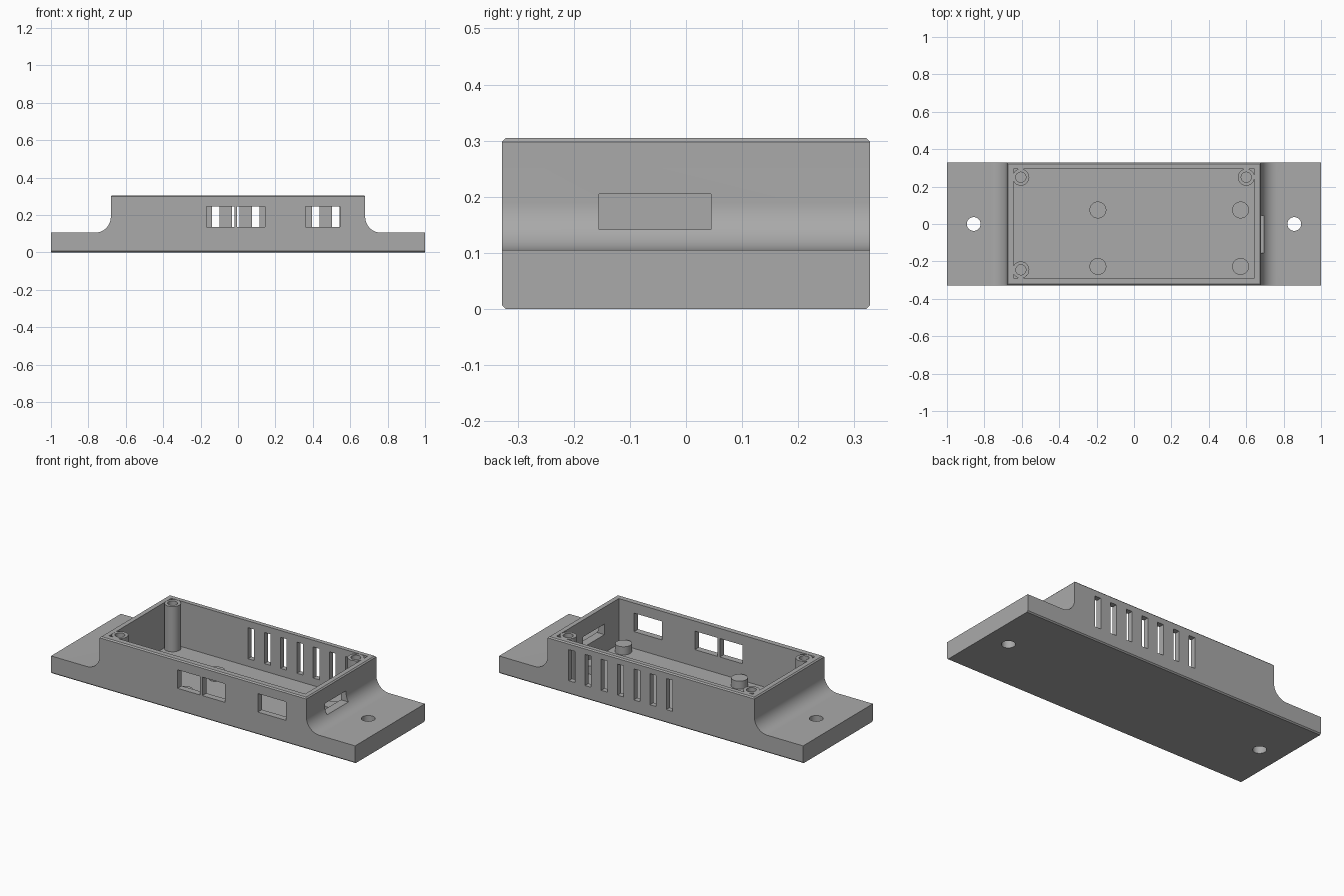
import bpy, bmesh, math
from mathutils import Matrix, Vector

if "Cube" in bpy.data.objects:
    bpy.data.objects.remove(bpy.data.objects["Cube"])

grey = bpy.data.materials.new("plain grey")
grey.use_nodes = True
colour = (0.4, 0.4, 0.4, 1)
grey.diffuse_color = colour
grey.node_tree.nodes["Principled BSDF"].inputs["Base Color"].default_value = colour

HALF_Y, TOP, FLANGE, BOX_X, FILLET, FLOOR = 0.328, 0.305, 0.105, 0.68, 0.085, 0.035


def finish(bm, name):
    bmesh.ops.recalc_face_normals(bm, faces=bm.faces)
    mesh = bpy.data.meshes.new(name)
    bm.to_mesh(mesh)
    bm.free()
    mesh.materials.append(grey)
    obj = bpy.data.objects.new(name, mesh)
    bpy.context.collection.objects.link(obj)
    return obj


def add_box(bm, x, y, z):
    size = Vector((x[1] - x[0], y[1] - y[0], z[1] - z[0]))
    mid = Vector((sum(x), sum(y), sum(z))) / 2
    bmesh.ops.create_cube(bm, size=1, matrix=Matrix.Translation(mid) @ Matrix.Diagonal(size).to_4x4())


def add_cylinder(bm, x, y, radius, z0, z1):
    bmesh.ops.create_cone(bm, cap_ends=True, segments=40, radius1=radius, radius2=radius,
                          depth=z1 - z0, matrix=Matrix.Translation((x, y, (z0 + z1) / 2)))


def combine(target, helper, operation):
    mod = target.modifiers.new(operation, 'BOOLEAN')
    mod.operation, mod.solver, mod.object = operation, 'EXACT', helper
    bpy.context.view_layer.objects.active = target
    bpy.ops.object.modifier_apply(modifier=mod.name)
    bpy.data.objects.remove(helper)


# Body: side profile with flanges and concave fillets, drawn through the depth
half = [(1, 0), (1, FLANGE)]
for i in range(17):
    a = math.radians(270 - 90 * i / 16)
    half.append((BOX_X + FILLET + FILLET * math.cos(a), FLANGE + FILLET + FILLET * math.sin(a)))
half.append((BOX_X, TOP))
profile = half + [(-x, z) for x, z in reversed(half)]
bm = bmesh.new()
face = bm.faces.new([bm.verts.new((x, -HALF_Y, z)) for x, z in profile])
extruded = bmesh.ops.extrude_face_region(bm, geom=[face])["geom"]
bmesh.ops.translate(bm, vec=(0, 2 * HALF_Y, 0),
                    verts=[v for v in extruded if isinstance(v, bmesh.types.BMVert)])
bmesh.ops.recalc_face_normals(bm, faces=bm.faces)
# Fine chamfer round the top rim and along the bottom long edges
rim = []
for e in bm.edges:
    zs = [v.co.z for v in e.verts]
    along_x = abs(e.verts[0].co.x - e.verts[1].co.x) > 1
    if min(zs) > TOP - 0.001 or (max(zs) < 0.001 and along_x):
        rim.append(e)
bmesh.ops.bevel(bm, geom=rim, offset=0.007, segments=1, affect='EDGES', profile=0.5)
body = finish(bm, "enclosure_body")

# Inner cavity
bm = bmesh.new()
add_box(bm, (-0.645, 0.645), (-0.29, 0.295), (FLOOR, 0.5))
combine(body, finish(bm, "cavity_cutter"), 'DIFFERENCE')

# Three corner screw pillars and four low board posts
pillars = [(-0.605, 0.25), (0.6, 0.25), (-0.605, -0.245)]
bm = bmesh.new()
for x, y in pillars:
    add_cylinder(bm, x, y, 0.045, FLOOR - 0.01, TOP - 0.001)
for x in (-0.193, 0.57):
    for y in (-0.227, 0.075):
        add_cylinder(bm, x, y, 0.045, FLOOR - 0.01, 0.083)
combine(body, finish(bm, "post_adder"), 'UNION')

# Openings: screw holes, mounting holes, front ports, side port, rear vents
bm = bmesh.new()
for x, y in pillars:
    add_cylinder(bm, x, y, 0.027, 0.08, 0.5)
for x in (-0.857, 0.857):
    add_cylinder(bm, x, 0, 0.037, -0.1, 0.2)
for x in ((-0.168, -0.02), (-0.005, 0.145), (0.36, 0.545)):
    add_box(bm, x, (-0.4, -0.28), (0.135, 0.245))
add_box(bm, (0.63, 0.8), (-0.155, 0.045), (0.142, 0.205))
for i in range(7):
    x = -0.12 + 0.107 * i
    add_box(bm, (x - 0.02, x + 0.02), (0.28, 0.4), (0.08, 0.265))
combine(body, finish(bm, "opening_cutter"), 'DIFFERENCE')

# Smooth the fillets and round walls, keep corners crisp
bpy.ops.object.select_all(action='DESELECT')
body.select_set(True)
bpy.context.view_layer.objects.active = body
bpy.ops.object.shade_smooth_by_angle(angle=math.radians(30))
